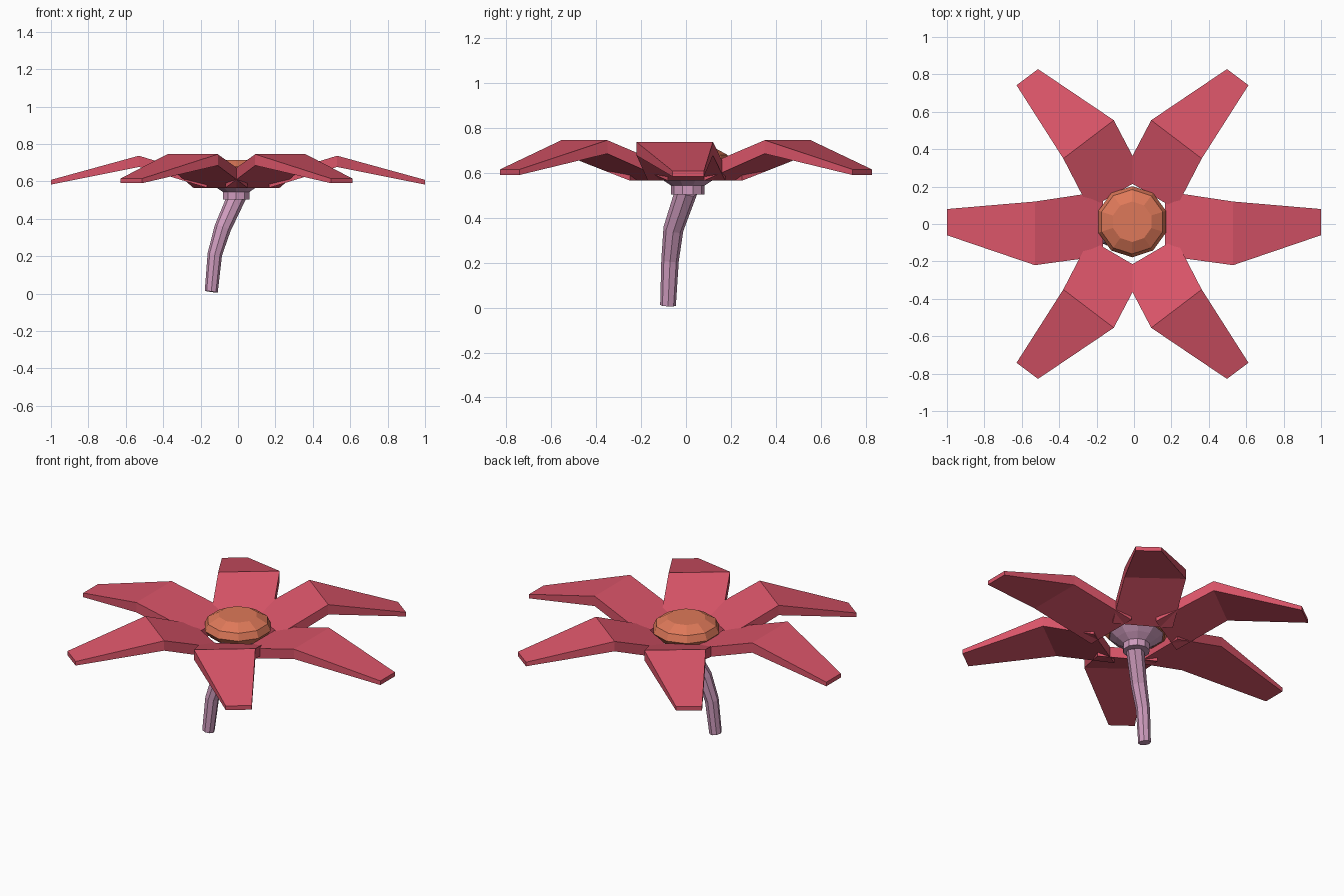
import bpy
import math
from mathutils import Vector

if "Cube" in bpy.data.objects:
    bpy.data.objects.remove(bpy.data.objects["Cube"])


def material(name, rgb):
    m = bpy.data.materials.new(name)
    m.diffuse_color = (*rgb, 1)
    m.use_nodes = True
    m.node_tree.nodes["Principled BSDF"].inputs["Base Color"].default_value = m.diffuse_color
    return m


RED = material("petal_red", (0.70, 0.09, 0.14))
ORANGE = material("centre_orange", (0.73, 0.19, 0.10))
MAUVE = material("stem_mauve", (0.62, 0.33, 0.51))


def loft(name, rings, mat):
    """Skin a list of equal-length point rings and cap both ends."""
    n = len(rings[0])
    verts = [p for r in rings for p in r]
    faces = [tuple(range(n))[::-1],
             tuple(range((len(rings) - 1) * n, len(rings) * n))]
    for k in range(len(rings) - 1):
        for i in range(n):
            j = (i + 1) % n
            faces.append((k * n + i, k * n + j, (k + 1) * n + j, (k + 1) * n + i))
    me = bpy.data.meshes.new(name)
    me.from_pydata(verts, [], faces)
    me.materials.append(mat)
    ob = bpy.data.objects.new(name, me)
    bpy.context.collection.objects.link(ob)
    # consistent outward normals
    import bmesh
    bm = bmesh.new()
    bm.from_mesh(me)
    bmesh.ops.recalc_face_normals(bm, faces=bm.faces)
    bm.to_mesh(me)
    bm.free()
    return ob


def ring(centre, radius, sides, axis=(0, 0, 1), phase=0.0):
    q = Vector((0, 0, 1)).rotation_difference(Vector(axis).normalized())
    out = []
    for i in range(sides):
        a = 2 * math.pi * i / sides + phase
        out.append(Vector(centre) + q @ Vector((radius * math.cos(a), radius * math.sin(a), 0)))
    return out


# petals: stations of (left xy, right xy, bottom z, top z), base to tip
SIDE = [((0.165, 0.175), (0.165, -0.17), 0.565, 0.625),
        ((0.53, 0.12), (0.53, -0.22), 0.677, 0.737),
        ((1.00, 0.08), (1.00, -0.06), 0.583, 0.608)]
DIAGONAL = [((-0.06, 0.25), (0.23, 0.08), 0.565, 0.63),
            ((0.10, 0.555), (0.37, 0.35), 0.685, 0.745),
            ((0.505, 0.828), (0.62, 0.742), 0.59, 0.615)]


def petal(name, stations, sx, sy, shift):
    rings = []
    for (lx, ly), (rx, ry), lo, hi in stations:
        a = (sx * lx + shift, sy * ly)
        b = (sx * rx + shift, sy * ry)
        rings.append([(*a, lo), (*b, lo), (*b, hi), (*a, hi)])
    loft(name, rings, RED)


for sx, side in ((1, "right"), (-1, "left")):
    petal("petal_" + side, SIDE, sx, 1, 0)
    for sy, end in ((1, "back"), (-1, "front")):
        petal(f"petal_{end}_{side}", DIAGONAL, sx, sy, -0.008)

# faceted flower centre
CX, CY = -0.01, 0.012
loft("flower_centre", [ring((CX, CY, z), r, 10, phase=math.pi / 10) for r, z in
                       ((0.16, 0.60), (0.19, 0.64), (0.172, 0.68), (0.108, 0.715))], ORANGE)

# cup and collar under the flower
loft("cup", [ring((CX, 0.008, z), r, 10, phase=math.pi / 10) for r, z in
             ((0.07, 0.54), (0.115, 0.57), (0.165, 0.61))], MAUVE)
loft("collar", [ring((CX, 0.008, z), 0.075, 10, phase=math.pi / 10)
                for z in (0.503, 0.55)], MAUVE)

# bent, tapering stem
PATH = [((-0.143, -0.08, 0.010), 0.035, (0.15, 0.05, 1)),
        ((-0.124, -0.071, 0.21), 0.039, (0.18, 0.07, 1)),
        ((-0.082, -0.056, 0.35), 0.045, (0.38, 0.22, 1)),
        ((-0.006, 0.002, 0.52), 0.05, (0.45, 0.32, 1))]
loft("stem", [ring(c, r, 8, ax) for c, r, ax in PATH], MAUVE)
